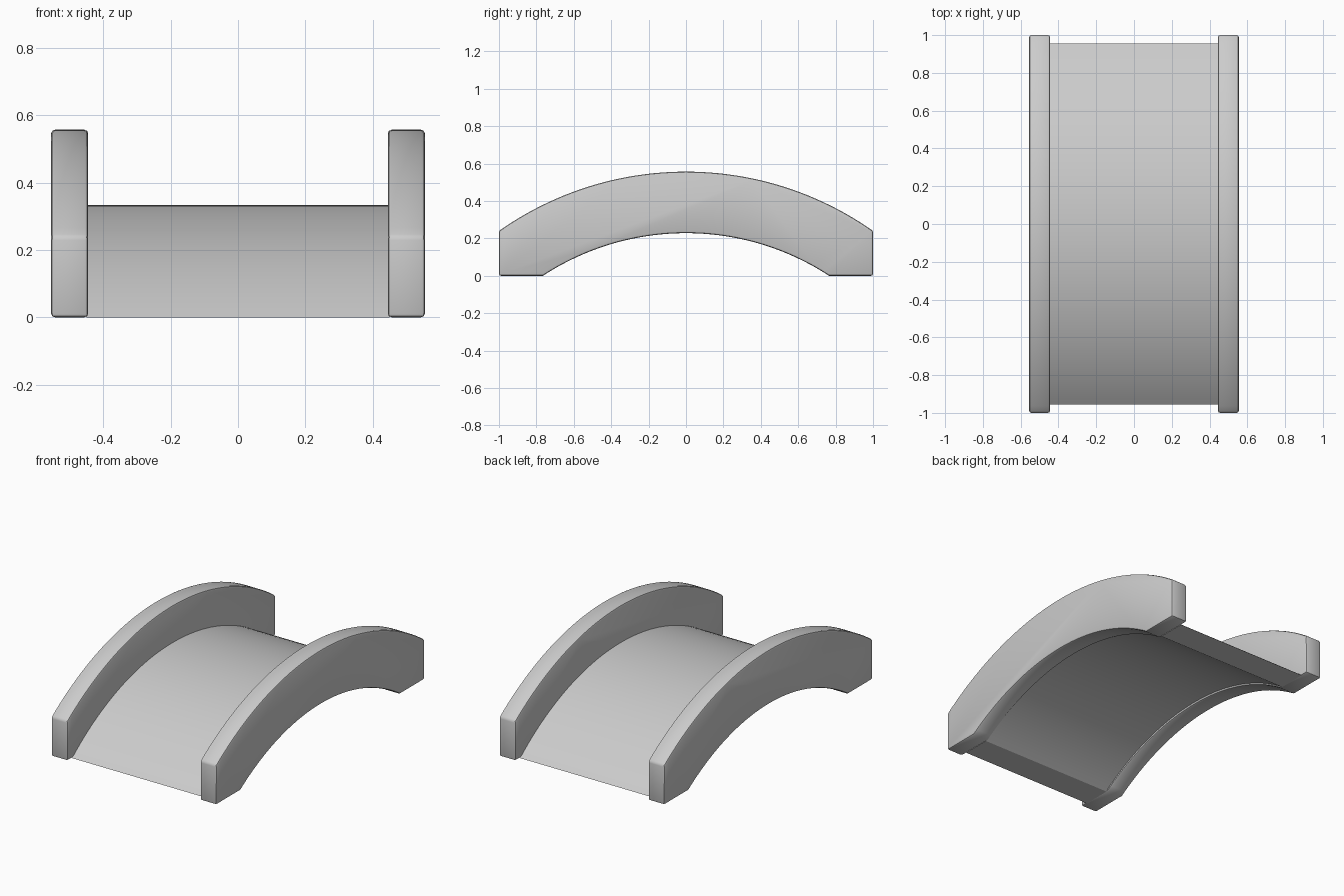
import bpy, bmesh, math

if "Cube" in bpy.data.objects:
    bpy.data.objects.remove(bpy.data.objects["Cube"])

grey = bpy.data.materials.new("light_grey")
grey.diffuse_color = (0.6, 0.6, 0.6, 1)
grey.use_nodes = True
grey.node_tree.nodes["Principled BSDF"].inputs["Base Color"].default_value = grey.diffuse_color


def arc(half, z_end, z_peak, n=48):
    """Circular arc in the YZ plane from -half to +half."""
    sag = z_peak - z_end
    r = (half * half + sag * sag) / (2 * sag)
    a = math.asin(half / r)
    pts = []
    for i in range(n + 1):
        t = -a + 2 * a * i / n
        pts.append((r * math.sin(t), z_peak - r + r * math.cos(t)))
    return pts


def extrude_profile(name, profile, x0, x1):
    """Solid made by sweeping a YZ profile along X."""
    bm = bmesh.new()
    face = bm.faces.new([bm.verts.new((x0, y, z)) for y, z in profile])
    new = bmesh.ops.extrude_face_region(bm, geom=[face])["geom"]
    verts = [v for v in new if isinstance(v, bmesh.types.BMVert)]
    bmesh.ops.translate(bm, verts=verts, vec=(x1 - x0, 0, 0))
    bmesh.ops.recalc_face_normals(bm, faces=bm.faces)
    mesh = bpy.data.meshes.new(name)
    bm.to_mesh(mesh)
    bm.free()
    mesh.materials.append(grey)
    ob = bpy.data.objects.new(name, mesh)
    bpy.context.collection.objects.link(ob)
    return ob


def shade(ob, degrees):
    bpy.ops.object.select_all(action='DESELECT')
    ob.select_set(True)
    bpy.context.view_layer.objects.active = ob
    bpy.ops.object.shade_smooth_by_angle(angle=math.radians(degrees))


# Arched deck, running down to thin flat feet
deck_profile = arc(0.955, 0.0, 0.333) + arc(0.78, 0.0, 0.24)[::-1]
deck = extrude_profile("deck", deck_profile, -0.45, 0.45)
shade(deck, 30)

# Arched side walls with softened edges
wall_profile = arc(1.0, 0.24, 0.557) + [(1.0, 0.0)] + arc(0.765, 0.0, 0.228)[::-1] + [(-1.0, 0.0)]
for name, x0 in (("left_wall", -0.555), ("right_wall", 0.445)):
    wall = extrude_profile(name, wall_profile, x0, x0 + 0.11)
    bevel = wall.modifiers.new("edge_bevel", 'BEVEL')
    bevel.width = 0.011
    bevel.segments = 2
    bevel.limit_method = 'ANGLE'
    bevel.angle_limit = math.radians(50)
    bpy.context.view_layer.objects.active = wall
    bpy.ops.object.modifier_apply(modifier=bevel.name)
    shade(wall, 35)
